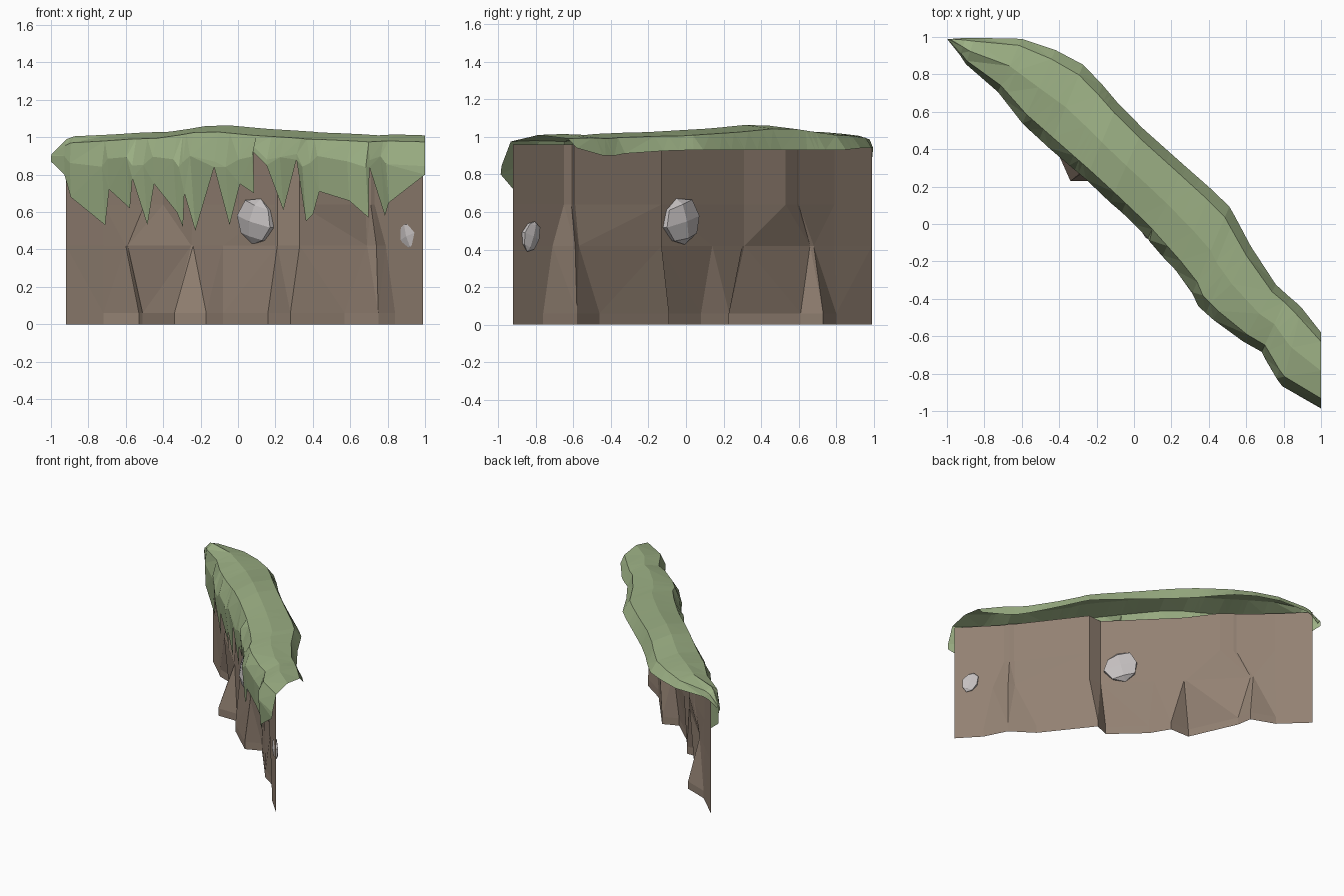
import bpy, bmesh, math
from mathutils import Vector, Matrix

if "Cube" in bpy.data.objects:
    bpy.data.objects.remove(bpy.data.objects["Cube"])


def material(name, rgb):
    m = bpy.data.materials.new(name)
    m.diffuse_color = (*rgb, 1)
    m.use_nodes = True
    m.node_tree.nodes["Principled BSDF"].inputs["Base Color"].default_value = m.diffuse_color
    return m


def finish(name, bm, mat):
    me = bpy.data.meshes.new(name)
    bm.to_mesh(me)
    bm.free()
    ob = bpy.data.objects.new(name, me)
    me.materials.append(mat)
    bpy.context.collection.objects.link(ob)
    return ob


def lerp_table(table, x):
    for a, b in zip(table, table[1:]):
        if x <= b[0]:
            t = (x - a[0]) / (b[0] - a[0])
            return [p + (q - p) * t for p, q in zip(a[1:], b[1:])]
    return list(table[-1][1:])


def loft(rows, name, mat):
    bm = bmesh.new()
    grid = [[bm.verts.new(p) for p in r] for r in rows]
    for r, s in zip(grid, grid[1:]):
        for i in range(len(r) - 1):
            bm.faces.new((r[i], r[i + 1], s[i + 1], s[i]))
    bmesh.ops.triangulate(bm, faces=bm.faces[:])
    return finish(name, bm, mat)


grass_mat = material("grass", (0.33, 0.43, 0.23))
earth_mat = material("earth", (0.29, 0.22, 0.17))
stone_mat = material("stone", (0.56, 0.53, 0.53))

# Earth cliff: an open sheet of creased facets, plan outlines at four heights
base = [(-.92, .99), (-.72, .80), (-.53, .73), (-.51, .61), (-.34, .23), (-.17, .23), (-.08, .08),
        (.16, -.14), (.28, -.09), (.57, -.46), (.75, -.58), (.84, -.76), (.99, -.92)]
mid = [(-.92, .99), (-.72, .79), (-.60, .68), (-.59, .66), (-.25, .31), (-.24, .30), (-.08, .14),
       (.21, -.14), (.33, -.13), (.69, -.57), (.74, -.59), (.79, -.71), (.99, -.92)]
top = [(-.92, .99), (-.72, .79), (-.50, .60), (-.48, .59), (-.40, .53), (-.24, .31), (-.08, .15),
       (.21, -.14), (.33, -.13), (.68, -.59), (.71, -.61), (.73, -.65), (.99, -.92)]
loft([[(x, y, z) for x, y in line] for line, z in
      ((base, 0), (base, .06), (mid, .42), (top, .64), (top, .96))], "earth_cliff", earth_mat)

# Grass outlines: front x -> front y, back x, back y, crest height, lip height
outline = [(-1.0, .99, -.97, .99, .90, .90), (-.93, .90, -.90, .995, .99, .93),
           (-.88, .82, -.82, .995, 1.015, .95), (-.73, .70, -.60, .99, 1.015, .94),
           (-.60, .53, -.42, .93, 1.025, .94), (-.44, .38, -.25, .84, 1.03, .93),
           (-.20, .18, -.03, .58, 1.07, .93), (.05, -.06, .25, .33, 1.045, .93),
           (.30, -.35, .50, .11, 1.03, .93), (.34, -.45, .54, .04, 1.025, .93),
           (.50, -.59, .71, -.28, 1.02, .92), (.68, -.69, .82, -.38, 1.01, .90),
           (.78, -.87, .89, -.44, 1.015, .90), (1.0, -.99, 1.0, -.58, 1.01, .94)]
# Ragged hanging fringe: x, height of the lower edge
fringe = [(-1, .87), (-.93, .80), (-.90, .68), (-.73, .53), (-.70, .72), (-.60, .62), (-.57, .78),
          (-.51, .53), (-.46, .75), (-.35, .60), (-.32, .52), (-.30, .70), (-.26, .50), (-.13, .84),
          (-.07, .53), (0, .75), (.07, .70), (.08, .92), (.15, .85), (.22, .61), (.31, .88),
          (.34, .55), (.38, .59), (.42, .71), (.58, .66), (.68, .57), (.70, .84), (.76, .58),
          (.79, .65), (1, .80)]
sections = []
for i, (x, z) in enumerate(fringe):
    fy, bx, by, crest, lip = lerp_table(outline, x)
    front, back = Vector((x, fy)), Vector((bx, by))
    shoulder = max(z + .03, .87 + .03 * math.sin(i * 1.7))
    inward = min(1, (back - front).length / .4) * .08 * (shoulder - z)

    def pt(t, h, front=front, back=back):
        p = front.lerp(back, t)
        return (max(-1, min(1, p.x)), max(-1, min(1, p.y)), h)

    hang = (min(1, x + inward), fy + inward, z)
    sections.append([hang, pt(.02, shoulder), pt(.14, max(crest - .035, shoulder + .01)),
                     pt(.5, crest), pt(.88, crest - .02), pt(1, lip)])
loft(sections, "grass_cover", grass_mat)

# Stones embedded in the cliff, showing on both sides
for name, loc, size, tilt in (("large_stone", (.10, -.03, .55), (.145, .055, .125), .25),
                              ("small_stone", (.915, -.825, .47), (.065, .022, .085), -.35)):
    bm = bmesh.new()
    bmesh.ops.create_uvsphere(bm, u_segments=6, v_segments=4, radius=1)
    for i, v in enumerate(bm.verts):
        v.co *= 1 + .07 * math.sin(i * 2.3)
    m = (Matrix.Translation(loc) @ Matrix.Rotation(-math.pi / 4, 4, 'Z')
         @ Matrix.Rotation(tilt, 4, 'Y') @ Matrix.Diagonal((*size, 1)))
    bmesh.ops.transform(bm, matrix=m, verts=bm.verts)
    finish(name, bm, stone_mat)
